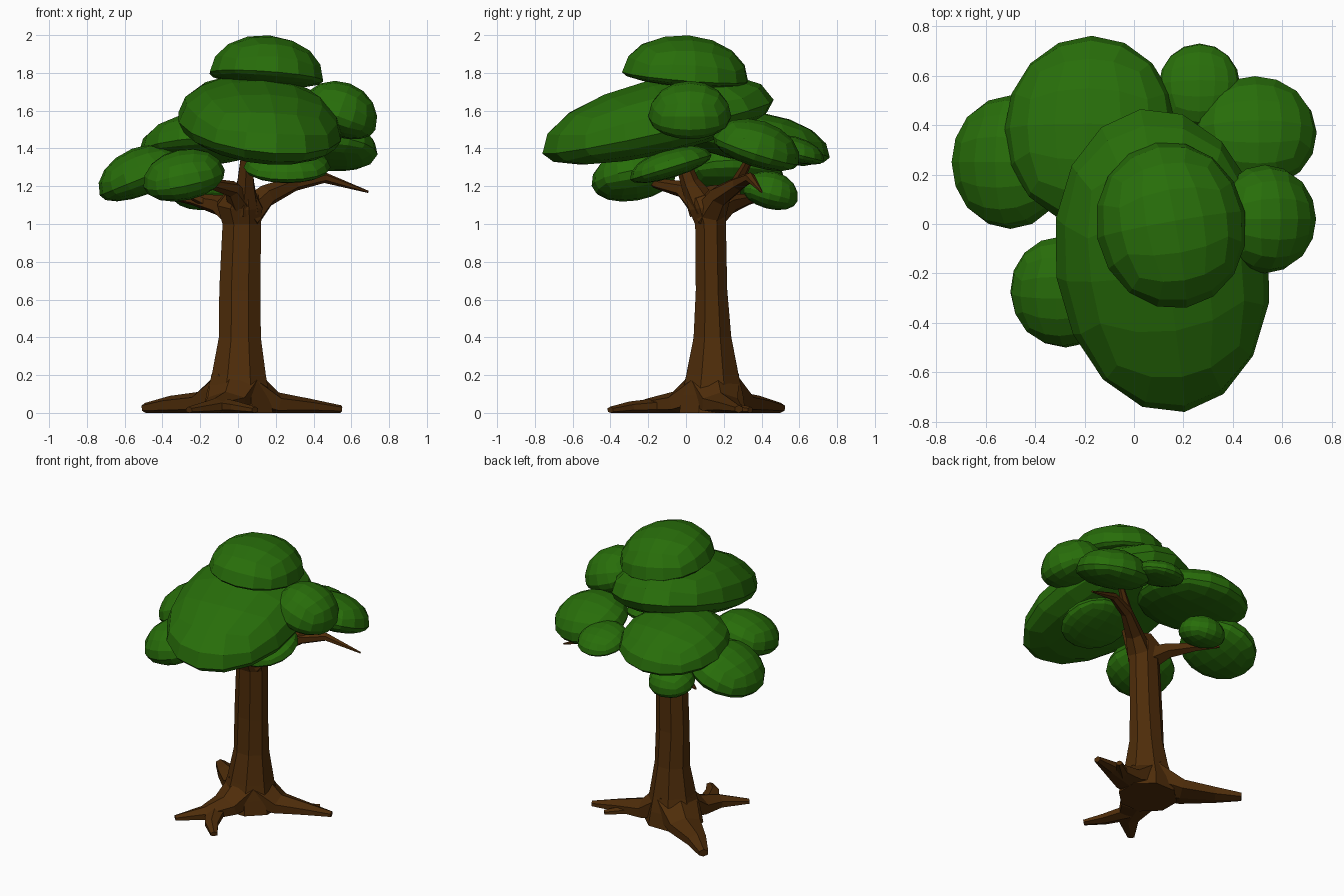
import bpy, bmesh, math
from mathutils import Vector, Euler

if "Cube" in bpy.data.objects:
    bpy.data.objects.remove(bpy.data.objects["Cube"])


def material(name, rgb):
    m = bpy.data.materials.new(name)
    m.diffuse_color = (*rgb, 1)
    m.use_nodes = True
    m.node_tree.nodes["Principled BSDF"].inputs["Base Color"].default_value = m.diffuse_color
    return m


BARK = material("bark", (0.078, 0.026, 0.003))
LEAF = material("leaf", (0.021, 0.155, 0.003))


def finish(name, bm, mat):
    bmesh.ops.recalc_face_normals(bm, faces=bm.faces)
    me = bpy.data.meshes.new(name)
    bm.to_mesh(me)
    bm.free()
    me.materials.append(mat)
    ob = bpy.data.objects.new(name, me)
    bpy.context.collection.objects.link(ob)
    return ob


def tube(name, path, n=6):
    """Loft through (x, y, z, half width, half height) stations, kept above ground."""
    bm = bmesh.new()
    pts = [Vector(p[:3]) for p in path]
    rings = []
    for i, p in enumerate(path):
        t = (pts[min(i + 1, len(pts) - 1)] - pts[max(i - 1, 0)]).normalized()
        ref = Vector((0, 0, 1)) if abs(t.z) < 0.85 else Vector((0, 1, 0))
        side = t.cross(ref).normalized()
        up = side.cross(t)
        w, h = p[3], p[-1]
        ring = []
        for k in range(n):
            a = 2 * math.pi * (k + 0.5) / n
            v = pts[i] + side * w * math.cos(a) + up * h * math.sin(a)
            v.z = max(v.z, 0)
            ring.append(bm.verts.new(v))
        rings.append(ring)
    for a, b in zip(rings, rings[1:]):
        for k in range(n):
            j = (k + 1) % n
            bm.faces.new((a[k], a[j], b[j], b[k]))
    bm.faces.new(rings[0])
    bm.faces.new(rings[-1])
    return finish(name, bm, BARK)


def foliage(name, loc, radii, up, down, tilt):
    """Low-poly cube sphere: domed top, shallow underside, rim at the middle."""
    bm = bmesh.new()
    bmesh.ops.create_cube(bm, size=2)
    bmesh.ops.subdivide_edges(bm, edges=bm.edges[:], cuts=3, use_grid_fill=True)
    rot = Euler([math.radians(a) for a in tilt]).to_matrix()
    for v in bm.verts:
        d = Vector([math.tan(c * math.pi / 4) for c in v.co]).normalized()
        s = up if d.z > 0 else down
        v.co = rot @ Vector((d.x * radii[0], d.y * radii[1], d.z * s)) + Vector(loc)
    return finish(name, bm, LEAF)


# Trunk
tube("trunk", [
    (0, .14, 0, .20, .19), (0, .14, .10, .18, .175), (.005, .14, .2, .155, .15),
    (.01, .14, .4, .12, .108), (.01, .135, .65, .118, .09), (.02, .13, 1.0, .11, .088),
    (.01, .115, 1.1, .13, .11), (.03, .09, 1.17, .085, .10)], 8)

# Roots
tube("root_back", [(0, .14, .14, .16, .14), (-.18, .27, .05, .12, .065),
                   (-.36, .39, .04, .07, .05), (-.49, .50, .025, .035, .028)])
tube("root_right", [(0, .14, .14, .16, .14), (.2, .18, .045, .11, .065),
                    (.38, .23, .035, .065, .04), (.545, .28, .02, .025, .02)])
tube("root_right_stub", [(.28, .22, .03, .05, .03), (.41, .34, .015, .02, .018)])
tube("root_front", [(0, .14, .14, .16, .14), (-.06, -.05, .05, .12, .065),
                    (-.12, -.2, .035, .075, .042), (-.26, -.34, .015, .025, .018)])
tube("root_front_fork", [(-.09, -.12, .04, .075, .042), (.0, -.3, .03, .05, .03),
                         (.09, -.40, .015, .025, .018)])

# Branches
tube("branch_right", [(.04, .12, 1.04, .09), (.15, .18, 1.15, .06), (.3, .28, 1.215, .04),
                      (.46, .34, 1.245, .028), (.69, .40, 1.17, .006)])
tube("branch_right_twig", [(.26, .26, 1.2, .035), (.40, .34, 1.35, .02)])
tube("branch_left", [(0, .13, 1.04, .09), (-.1, .22, 1.10, .055),
                     (-.24, .33, 1.13, .03), (-.37, .42, 1.14, .008)])
tube("branch_left_twig", [(-.15, .26, 1.11, .03), (-.36, .28, 1.2, .012)])
tube("branch_front", [(.03, .1, 1.08, .08), (-.03, -.02, 1.185, .045),
                      (-.13, -.14, 1.21, .03), (-.25, -.25, 1.24, .012)])
tube("branch_top", [(.03, .1, 1.08, .09), (.04, .02, 1.22, .05), (.05, -.05, 1.42, .03)])

# Foliage clumps: position of rim centre, radii, height above, depth below, tilt
clumps = {
    "top": ((.15, -.005, 1.78), (.305, .34), .22, .05, (-4, 5, 10)),
    "main": ((.115, -.148, 1.515), (.435, .635), .25, .145, (13, 3, 9)),
    "back_left": ((-.175, .38, 1.405), (.35, .385), .185, .08, (-8, -4, 0)),
    "left": ((-.50, .25, 1.245), (.25, .27), .165, .09, (0, -22, 0)),
    "front_left": ((-.285, -.275, 1.24), (.22, .228), .155, .11, (10, -12, 0)),
    "right": ((.53, .02, 1.57), (.21, .22), .185, .105, (0, 20, 0)),
    "back_right": ((.49, .37, 1.39), (.25, .238), .16, .085, (-18, 5, 0)),
    "low_back": ((-.2, .445, 1.16), (.155, .15), .12, .08, (-15, 0, 0)),
    "small_back": ((.265, .56, 1.375), (.165, .175), .09, .045, (-14, 0, 0)),
    "low_center": ((.26, -.08, 1.30), (.23, .225), .10, .055, (17, 0, 0)),
}
for part, args in clumps.items():
    foliage("foliage_" + part, *args)
